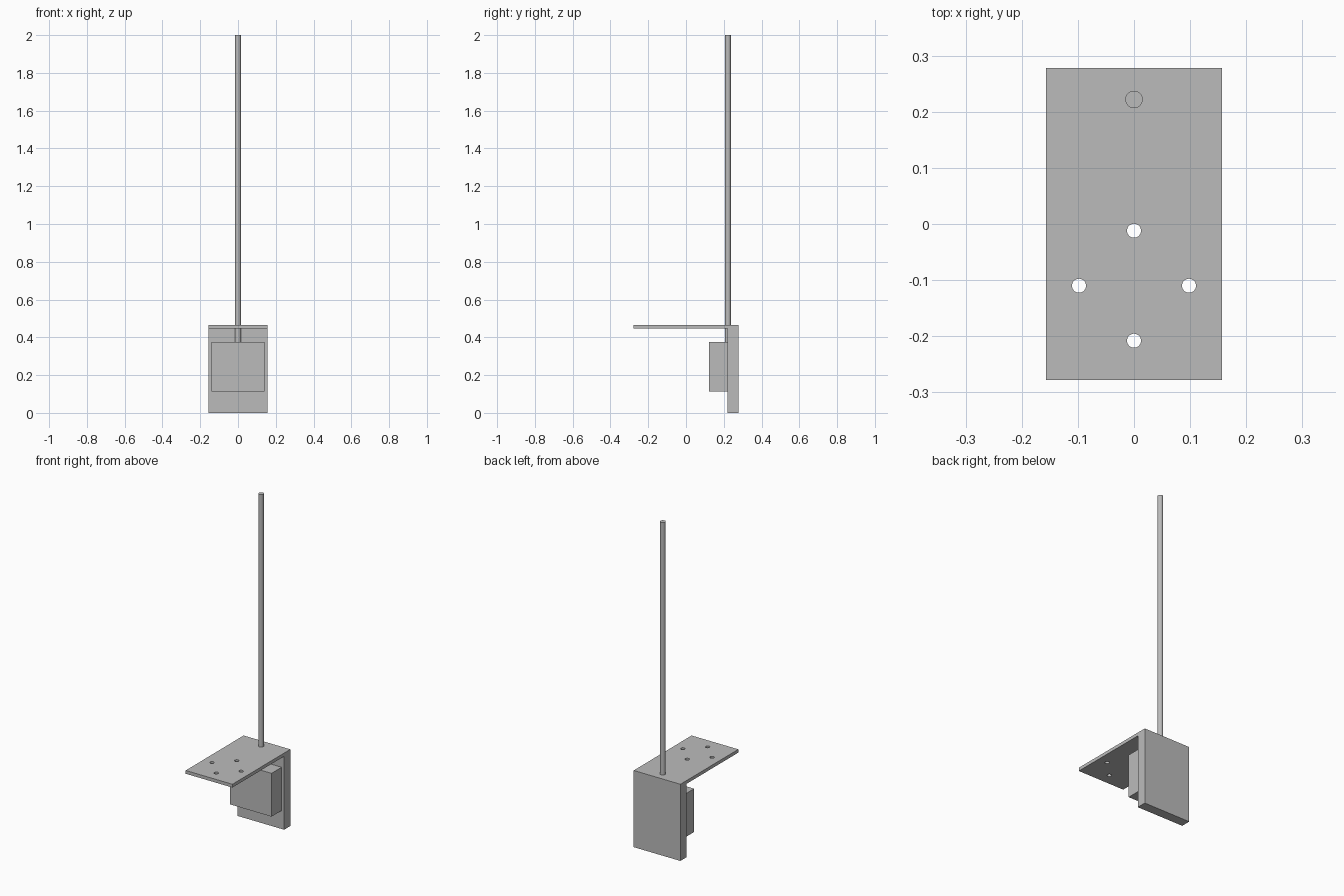
import bpy
import bmesh
from mathutils import Matrix, Vector

cube = bpy.data.objects.get("Cube")
if cube:
    bpy.data.objects.remove(cube, do_unlink=True)

grey = bpy.data.materials.new("plain grey")
grey.use_nodes = True
colour = (0.5, 0.5, 0.5, 1)
grey.diffuse_color = colour
grey.node_tree.nodes["Principled BSDF"].inputs["Base Color"].default_value = colour


def finish(name, bm):
    mesh = bpy.data.meshes.new(name)
    bm.to_mesh(mesh)
    bm.free()
    mesh.materials.append(grey)
    obj = bpy.data.objects.new(name, mesh)
    bpy.context.collection.objects.link(obj)
    return obj


def box(name, low, high):
    low, high = Vector(low), Vector(high)
    bm = bmesh.new()
    place = Matrix.Translation((low + high) / 2) @ Matrix.Diagonal((*(high - low), 1))
    bmesh.ops.create_cube(bm, size=1, matrix=place)
    return finish(name, bm)


def rod(name, x, y, bottom, top, radius):
    bm = bmesh.new()
    bmesh.ops.create_cone(bm, cap_ends=True, segments=48, radius1=radius, radius2=radius,
                          depth=top - bottom,
                          matrix=Matrix.Translation((x, y, (bottom + top) / 2)))
    return finish(name, bm)


def smooth(obj):
    bpy.ops.object.select_all(action='DESELECT')
    obj.select_set(True)
    bpy.context.view_layer.objects.active = obj
    bpy.ops.object.shade_smooth_by_angle()


half_width, half_depth = 0.157, 0.278
plate_front, shelf_under, shelf_top = 0.219, 0.446, 0.466

# Upright plate and the block fixed to its front
box("back_plate", (-half_width, plate_front, 0), (half_width, half_depth, shelf_top))
box("front_block", (-0.14, 0.122, 0.112), (0.14, plate_front, 0.375))

# Shelf with four screw holes in a diamond
shelf = box("shelf", (-half_width, -half_depth, shelf_under),
            (half_width, plate_front, shelf_top))
spread = 0.098
for i, (dx, dy) in enumerate([(1, 0), (0, 1), (-1, 0), (0, -1)]):
    cutter = rod(f"hole_cutter_{i + 1}", dx * spread, dy * spread - 0.11,
                 shelf_under - 0.05, shelf_top + 0.05, 0.0125)
    cutter.hide_render = True
    cutter.hide_set(True)
    cutter.display_type = 'WIRE'
    cut = shelf.modifiers.new("screw hole", 'BOOLEAN')
    cut.operation = 'DIFFERENCE'
    cut.solver = 'EXACT'
    cut.object = cutter
smooth(shelf)

# Tall pole rising from the back plate
smooth(rod("pole", 0, 0.222, 0.3, 2, 0.0155))
